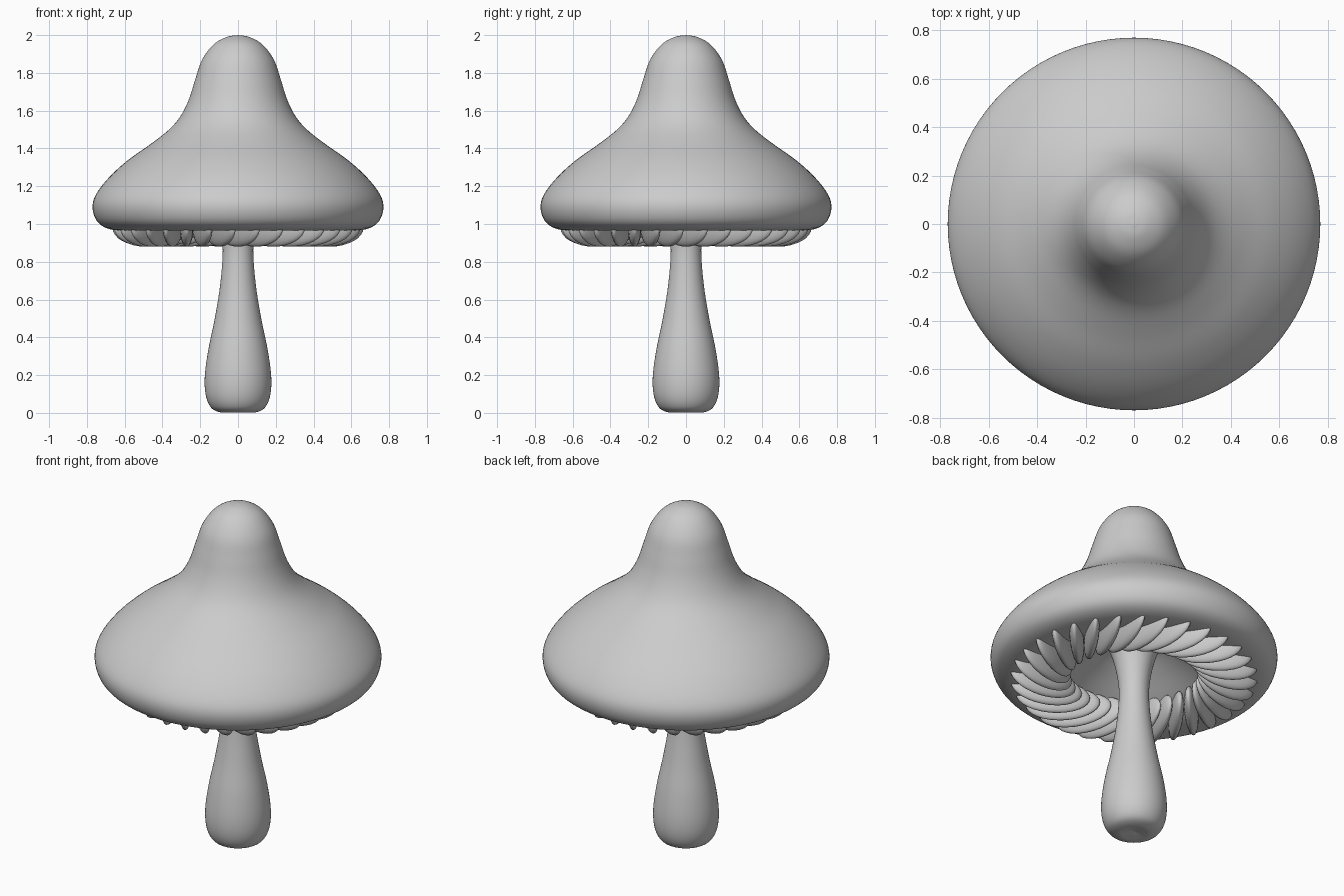
import bpy, bmesh, math
from mathutils import Vector, Matrix

if "Cube" in bpy.data.objects:
    bpy.data.objects.remove(bpy.data.objects["Cube"])


def smooth_profile(pts, steps=5):
    # Catmull-Rom curve through the profile points
    p = [Vector(q) for q in pts]
    p = [2 * p[0] - p[1]] + p + [2 * p[-1] - p[-2]]
    out = []
    for i in range(1, len(p) - 2):
        a, b, c, d = p[i - 1:i + 3]
        for k in range(steps):
            t = k / steps
            out.append(0.5 * (2 * b + (c - a) * t + (2 * a - 5 * b + 4 * c - d) * t * t
                              + (3 * b - a - 3 * c + d) * t ** 3))
    return out + [p[-2]]


def finish(name, bm):
    bmesh.ops.recalc_face_normals(bm, faces=bm.faces)
    for f in bm.faces:
        f.smooth = True
    me = bpy.data.meshes.new(name)
    bm.to_mesh(me)
    bm.free()
    ob = bpy.data.objects.new(name, me)
    bpy.context.collection.objects.link(ob)
    return ob


def lathe(name, pts, seg=96):
    bm = bmesh.new()
    vs = [bm.verts.new((max(r, 0), 0, z)) for r, z in smooth_profile(pts)]
    es = [bm.edges.new(e) for e in zip(vs, vs[1:])]
    bmesh.ops.spin(bm, geom=vs + es, axis=(0, 0, 1), cent=(0, 0, 0),
                   angle=2 * math.pi, steps=seg)
    bmesh.ops.remove_doubles(bm, verts=bm.verts, dist=0.0005)
    return finish(name, bm)


# Bell-shaped cap with a rolled rim and hollow underside
lathe("cap", [(0, 2), (0.06, 1.99), (0.13, 1.95), (0.19, 1.87), (0.225, 1.77),
              (0.26, 1.66), (0.305, 1.57), (0.365, 1.5), (0.46, 1.425), (0.58, 1.34),
              (0.68, 1.25), (0.75, 1.16), (0.77, 1.09), (0.75, 1.02), (0.7, 0.98),
              (0.62, 0.965), (0.52, 0.98), (0.4, 1.04), (0.27, 1.12), (0.14, 1.19), (0, 1.22)])

# Club-shaped stem, flaring into the cap
lathe("stem", [(0, 0.015), (0.05, 0.005), (0.09, 0.002), (0.14, 0.025), (0.17, 0.09),
               (0.176, 0.19), (0.158, 0.33), (0.125, 0.49), (0.098, 0.65), (0.083, 0.8),
               (0.082, 0.9), (0.095, 1.0), (0.12, 1.1), (0.16, 1.2)], 64)

# Ring of swirled, flattened gills
COUNT, RADIUS, SWIRL = 32, 0.49, math.radians(34)
bm = bmesh.new()
for i in range(COUNT):
    a = 2 * math.pi * i / COUNT
    m = (Matrix.Rotation(a, 4, 'Z') @ Matrix.Translation((RADIUS, 0, 0.98))
         @ Matrix.Rotation(SWIRL, 4, 'Z') @ Matrix.Diagonal((0.2, 0.036, 0.1, 1)))
    bmesh.ops.create_uvsphere(bm, u_segments=24, v_segments=16, radius=1, matrix=m)
finish("gills", bm)
